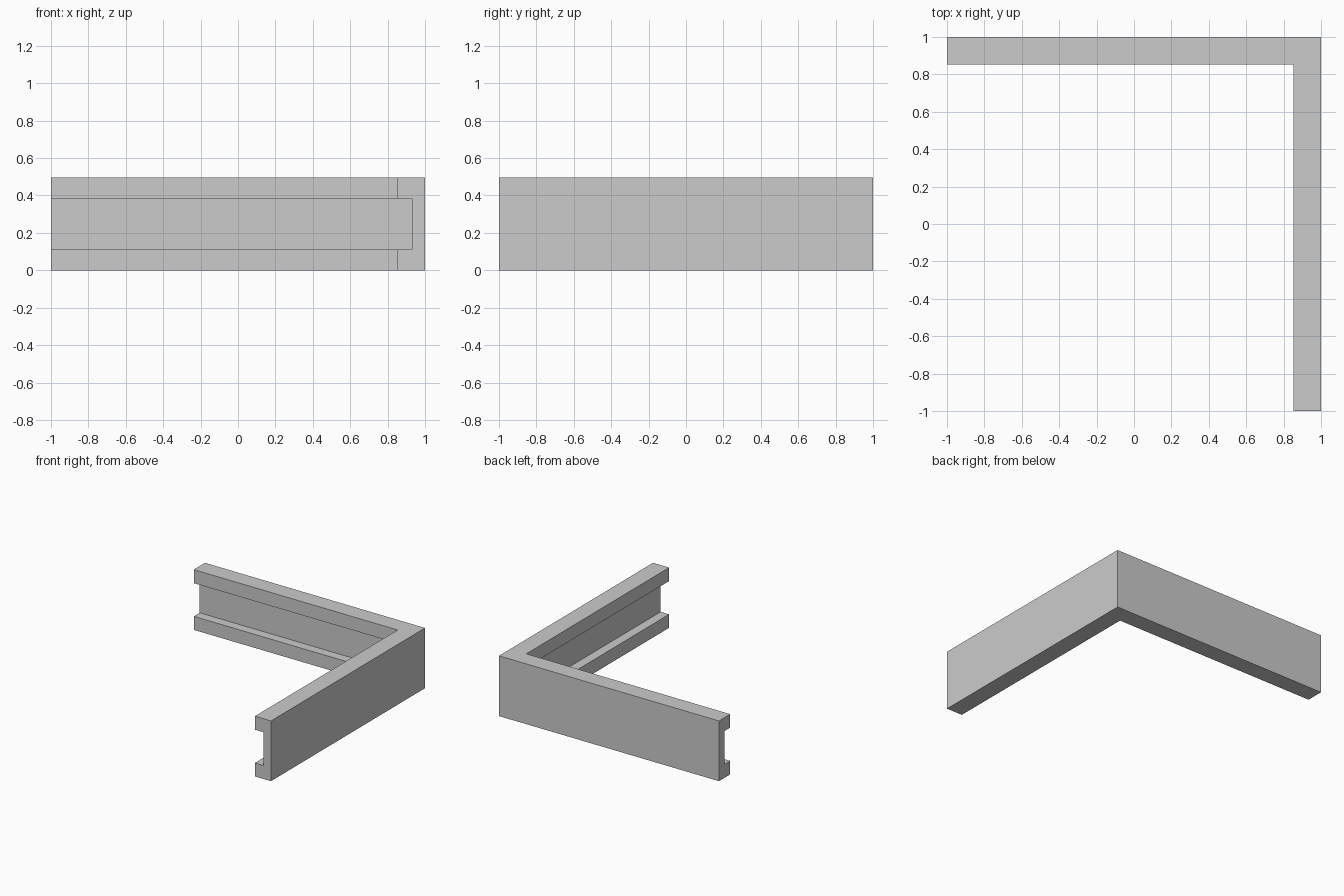
import bpy
import bmesh

if "Cube" in bpy.data.objects:
    bpy.data.objects.remove(bpy.data.objects["Cube"])

# Channel cross-section: (distance inward from the outer face, height)
H, LIP, DEPTH, WEB = 0.495, 0.111, 0.146, 0.069
profile = [(0, 0), (DEPTH, 0), (DEPTH, LIP), (WEB, LIP),
           (WEB, H - LIP), (DEPTH, H - LIP), (DEPTH, H), (0, H)]

bm = bmesh.new()

# Stations along the L path: left end, mitred corner, front end
stations = [
    [bm.verts.new((-1, 1 - d, z)) for d, z in profile],
    [bm.verts.new((1 - d, 1 - d, z)) for d, z in profile],
    [bm.verts.new((1 - d, -1, z)) for d, z in profile],
]

# Walls between stations
n = len(profile)
for a, b in zip(stations, stations[1:]):
    for i in range(n):
        j = (i + 1) % n
        bm.faces.new((a[i], a[j], b[j], b[i]))

# End caps
bm.faces.new(stations[0])
bm.faces.new(stations[-1][::-1])
bmesh.ops.recalc_face_normals(bm, faces=bm.faces)

mesh = bpy.data.meshes.new("corner_channel")
bm.to_mesh(mesh)
bm.free()
bpy.context.collection.objects.link(bpy.data.objects.new("corner_channel", mesh))
